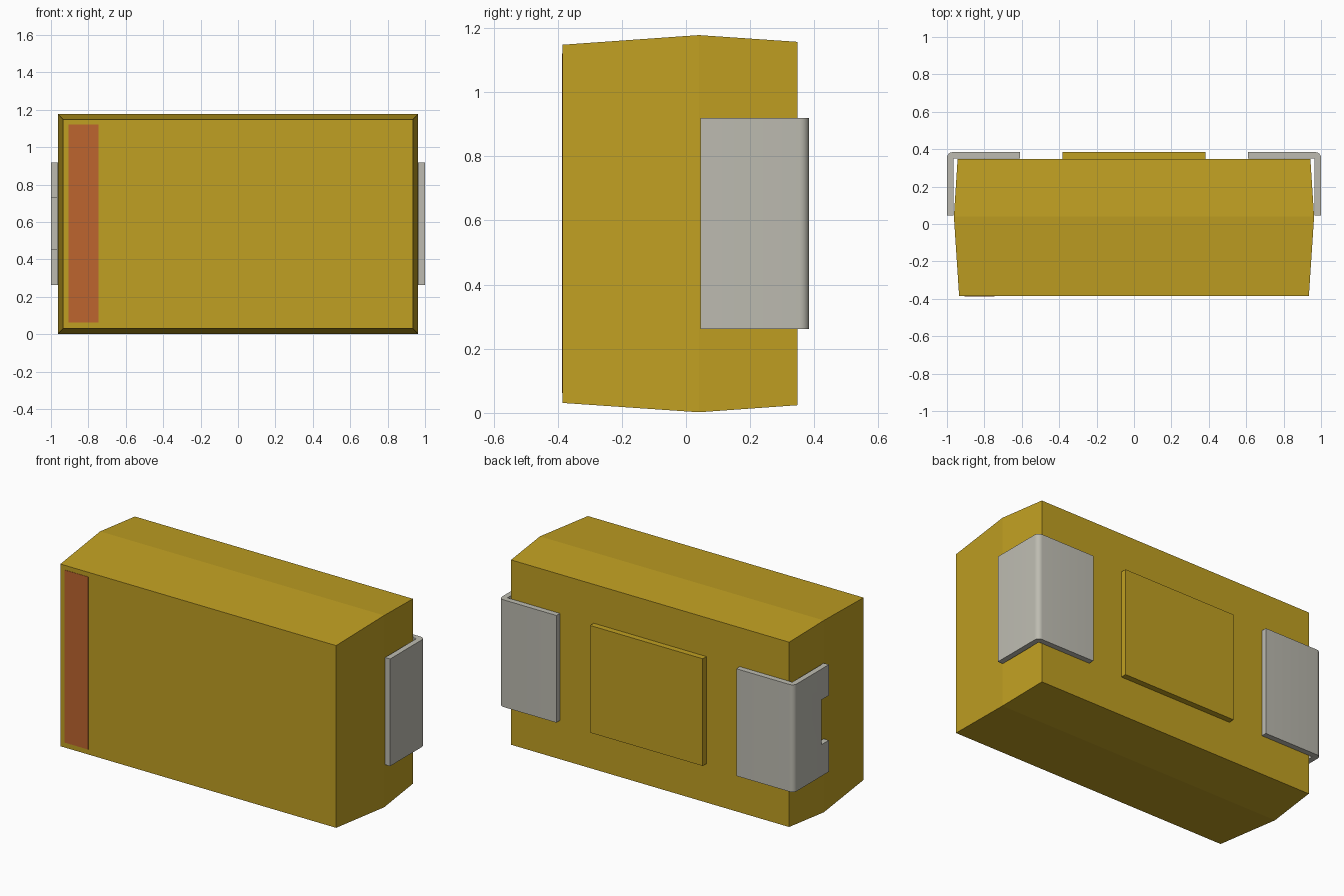
import bpy, bmesh, math

if "Cube" in bpy.data.objects:
    bpy.data.objects.remove(bpy.data.objects["Cube"])


def material(name, rgb):
    m = bpy.data.materials.new(name)
    m.diffuse_color = (*rgb, 1)
    m.use_nodes = True
    m.node_tree.nodes["Principled BSDF"].inputs["Base Color"].default_value = m.diffuse_color
    return m


MUSTARD = material("mustard casing", (0.53, 0.35, 0.016))
METAL = material("pale metal", (0.51, 0.50, 0.44))
RUST = material("rust stripe", (0.51, 0.13, 0.028))


def finish(name, bm, mat):
    bmesh.ops.recalc_face_normals(bm, faces=bm.faces)
    me = bpy.data.meshes.new(name)
    bm.to_mesh(me)
    bm.free()
    ob = bpy.data.objects.new(name, me)
    bpy.context.collection.objects.link(ob)
    me.materials.append(mat)
    return ob


def loft(name, rings, mat):
    """Bridge equal-length rings of points and cap both ends."""
    bm = bmesh.new()
    loops = [[bm.verts.new(p) for p in ring] for ring in rings]
    for a, b in zip(loops, loops[1:]):
        for i in range(len(a)):
            j = (i + 1) % len(a)
            bm.faces.new((a[i], a[j], b[j], b[i]))
    bm.faces.new(loops[0])
    bm.faces.new(loops[-1])
    return finish(name, bm, mat)


def rect(y, x0, x1, z0, z1):
    return [(x0, y, z0), (x1, y, z0), (x1, y, z1), (x0, y, z1)]


def box(name, x0, x1, y0, y1, z0, z1, mat):
    return loft(name, [rect(y0, x0, x1, z0, z1), rect(y1, x0, x1, z0, z1)], mat)


# Casing, widest along the mould parting line
loft("casing", [rect(-0.385, -0.935, 0.935, 0.031, 1.148),
                rect(0.04, -0.963, 0.963, 0.002, 1.178),
                rect(0.348, -0.943, 0.943, 0.024, 1.157)], MUSTARD)

# Raised pad on the back and polarity stripe on the front
box("back_pad", -0.382, 0.382, 0.34, 0.384, 0.262, 0.919, MUSTARD)
box("polarity_stripe", -0.905, -0.745, -0.387, -0.38, 0.062, 1.12, RUST)

# Bent metal terminals: L profile with a rounded outer corner
R, Y0, Y1, T = 0.03, 0.045, 0.384, 0.034
bend = [(1 - R + R * math.cos(a), Y1 - R + R * math.sin(a))
        for a in (math.radians(15 * i) for i in range(7))]
profile = [(1 - T, Y0), (1, Y0)] + bend + [(0.61, Y1), (0.61, Y1 - T), (1 - T, Y1 - T)]
terminals = {}
for side, s in (("right", 1), ("left", -1)):
    ob = loft(side + "_terminal",
              [[(s * x, y, z) for x, y in profile] for z in (0.262, 0.919)], METAL)
    terminals[side] = ob

# Notch in the free edge of the left terminal
cutter = box("notch_cutter", -1.1, -0.9, 0.0, 0.115, 0.455, 0.73, METAL)
cutter.hide_render = True
left = terminals["left"]
mod = left.modifiers.new("notch", 'BOOLEAN')
mod.operation = 'DIFFERENCE'
mod.solver = 'EXACT'
mod.object = cutter
bpy.context.view_layer.objects.active = left
bpy.ops.object.modifier_apply(modifier=mod.name)
bpy.data.objects.remove(cutter)

# Smooth the bends while keeping sheet edges sharp
for ob in terminals.values():
    bpy.ops.object.select_all(action='DESELECT')
    ob.select_set(True)
    bpy.context.view_layer.objects.active = ob
    bpy.ops.object.shade_smooth_by_angle(angle=math.radians(30))
